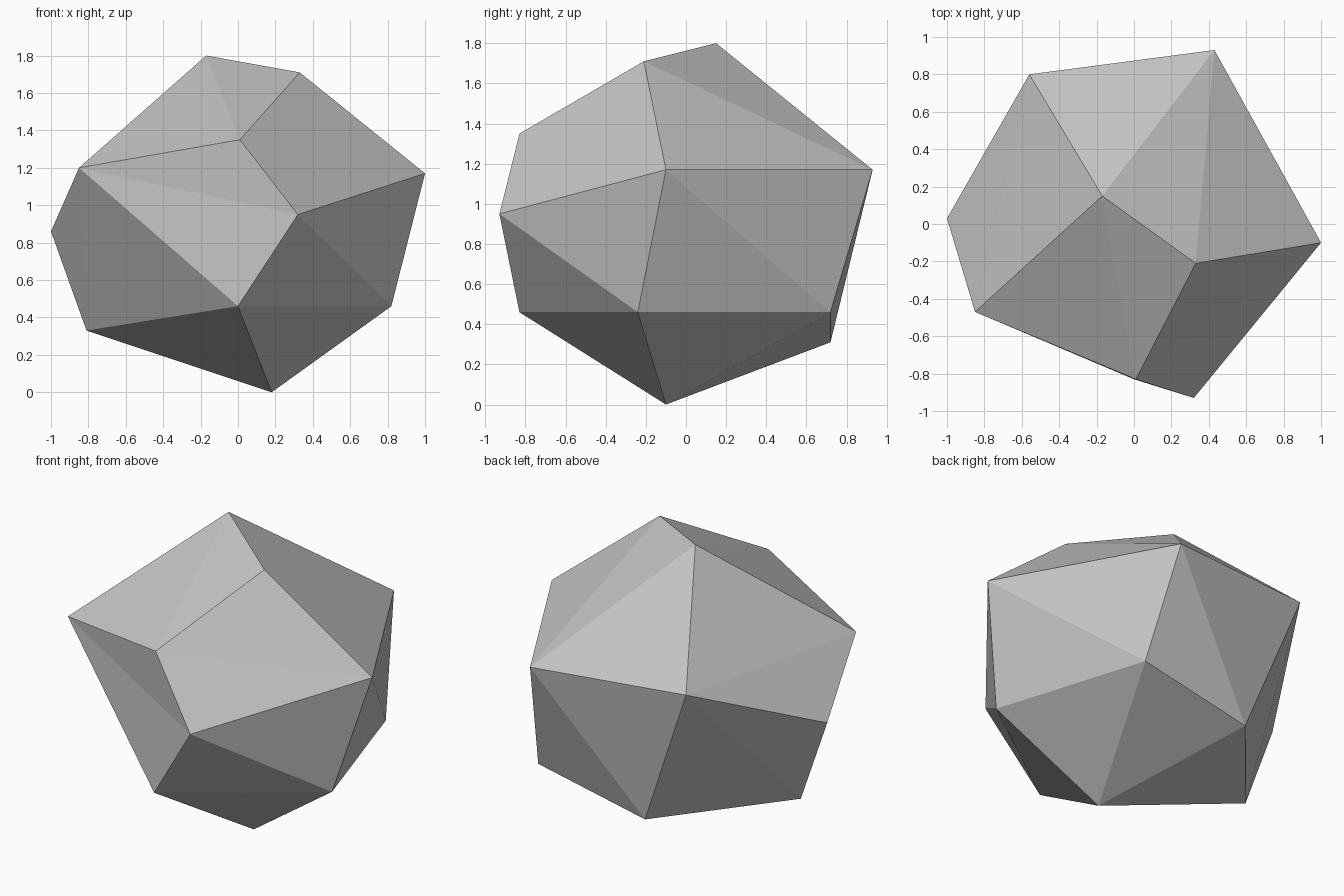
import bpy
import bmesh

cube = bpy.data.objects.get("Cube")
if cube:
    bpy.data.objects.remove(cube, do_unlink=True)

# Stone colour
stone = bpy.data.materials.new("stone_grey")
stone.use_nodes = True
grey = (0.55, 0.55, 0.55, 1.0)
stone.diffuse_color = grey
shader = next(n for n in stone.node_tree.nodes if n.type == "BSDF_PRINCIPLED")
shader.inputs["Base Color"].default_value = grey
shader.inputs["Roughness"].default_value = 0.9

# Corners of the boulder, named by where they sit
corners = {
    "peak": (-0.17, 0.15, 1.80),
    "peak_right": (0.33, -0.21, 1.71),
    "brow": (0.01, -0.83, 1.35),
    "nose": (0.32, -0.93, 0.95),
    "chin": (0.00, -0.83, 0.46),
    "shoulder_left": (-0.85, -0.47, 1.20),
    "side_left": (-1.00, 0.03, 0.86),
    "low_left": (-0.81, 0.02, 0.33),
    "side_right": (1.00, -0.10, 1.17),
    "low_right": (0.82, -0.24, 0.46),
    "back_right": (0.43, 0.93, 1.17),
    "back_left": (-0.56, 0.80, 1.21),
    "low_back_right": (0.52, 0.72, 0.46),
    "low_back_left": (-0.22, 0.72, 0.31),
    "foot": (0.18, -0.10, 0.00),
}

# Wrap the corners in flat facets
bm = bmesh.new()
verts = {name: bm.verts.new(co) for name, co in corners.items()}
bmesh.ops.convex_hull(bm, input=list(bm.verts))
bmesh.ops.recalc_face_normals(bm, faces=list(bm.faces))

# Turn the facet diagonals that dip slightly inward
for start, end in (("brow", "chin"), ("peak_right", "nose")):
    edge = bm.edges.get((verts[start], verts[end]))
    if edge:
        bmesh.ops.rotate_edges(bm, edges=[edge], use_ccw=False)
bmesh.ops.recalc_face_normals(bm, faces=list(bm.faces))

mesh = bpy.data.meshes.new("boulder")
bm.to_mesh(mesh)
bm.free()
mesh.materials.append(stone)
boulder = bpy.data.objects.new("boulder", mesh)
bpy.context.collection.objects.link(boulder)
